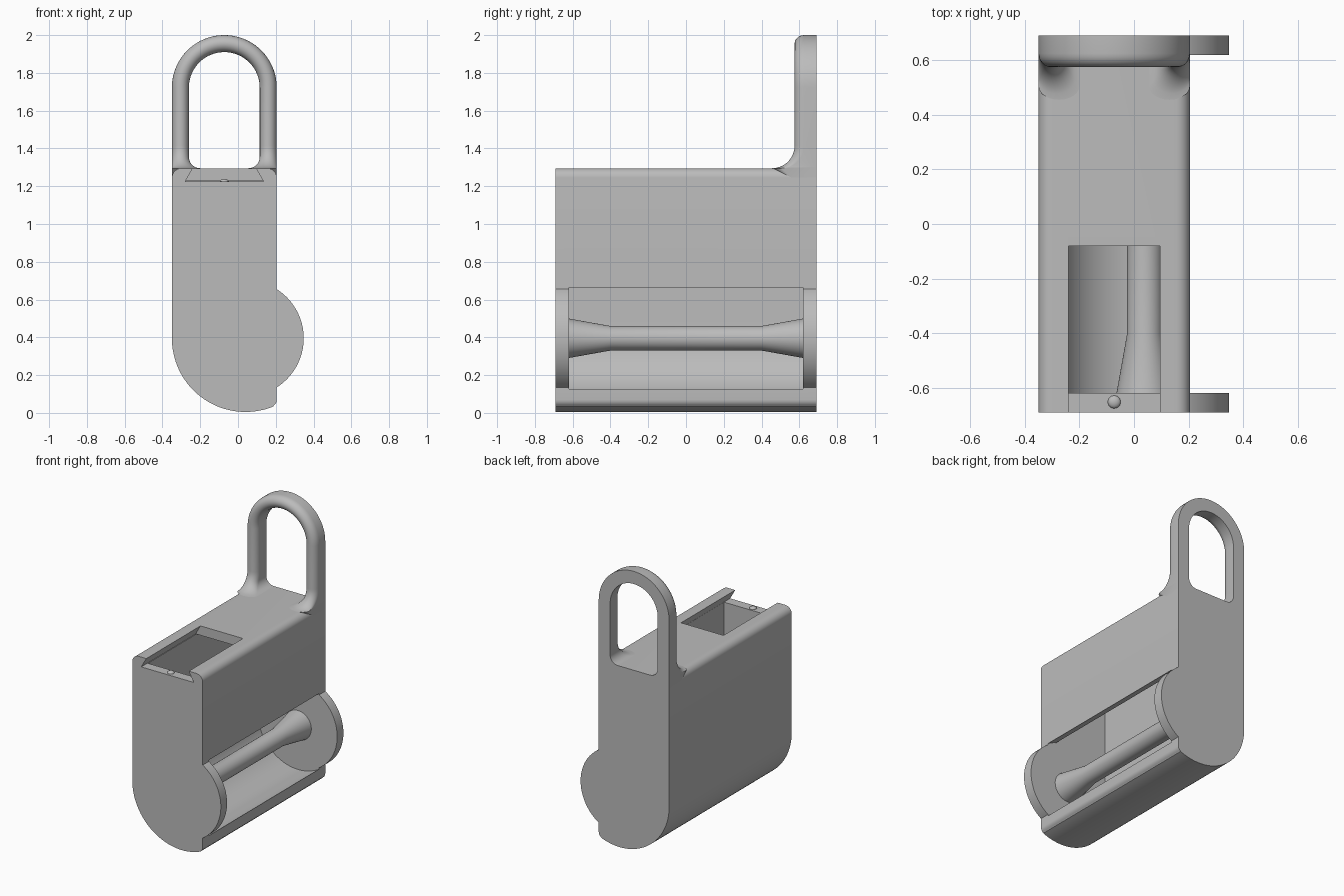
import bpy, bmesh
from math import sin, cos, pi, radians, sqrt, acos, degrees

if "Cube" in bpy.data.objects:
    bpy.data.objects.remove(bpy.data.objects["Cube"])

grey = bpy.data.materials.new("plain grey")
grey.use_nodes = True
COLOUR = (0.5, 0.5, 0.5, 1)
grey.diffuse_color = COLOUR
grey.node_tree.nodes["Principled BSDF"].inputs["Base Color"].default_value = COLOUR

LEFT, RIGHT, TOP, DEPTH = -0.35, 0.205, 1.295, 0.69   # outer box of the body
AX, AZ = 0.04, 0.395                                  # spool axis
INNER = 0.62                                          # inside face of the end walls


def make(name, bm):
    bmesh.ops.recalc_face_normals(bm, faces=bm.faces)
    me = bpy.data.meshes.new(name)
    bm.to_mesh(me)
    bm.free()
    me.materials.append(grey)
    ob = bpy.data.objects.new(name, me)
    bpy.context.collection.objects.link(ob)
    return ob


def loft(name, rows, closed=True):
    """Skin a list of equal closed sections; cap the ends."""
    bm = bmesh.new()
    rings = [[bm.verts.new(p) for p in row] for row in rows]
    n = len(rings[0])
    for a, b in zip(rings, rings[1:]):
        for i in range(n):
            j = (i + 1) % n
            bm.faces.new((a[i], a[j], b[j], b[i]))
    bm.faces.new(rings[0])
    bm.faces.new(rings[-1])
    return make(name, bm)


def extrude(name, profile, y0, y1):
    return loft(name, [[(x, y, z) for x, z in profile] for y in (y0, y1)])


def arc(cx, cz, r, a0, a1, n):
    angles = [radians(a0 + (a1 - a0) * i / n) for i in range(n + 1)]
    return [(cx + r * cos(a), cz + r * sin(a)) for a in angles]


def lathe(name, outline, n=48):
    """Turn (y, radius) points around the spool axis."""
    return loft(name, [[(AX + r * cos(2 * pi * i / n), y, AZ + r * sin(2 * pi * i / n))
                        for i in range(n)] for y, r in outline])


def boolean(target, tool, operation):
    mod = target.modifiers.new(tool.name, 'BOOLEAN')
    mod.operation = operation
    mod.solver = 'EXACT'
    mod.object = tool
    bpy.context.view_layer.objects.active = target
    bpy.ops.object.modifier_apply(modifier=mod.name)
    bpy.data.objects.remove(tool)


def smooth(ob):
    bpy.ops.object.select_all(action='DESELECT')
    ob.select_set(True)
    bpy.context.view_layer.objects.active = ob
    bpy.ops.object.shade_smooth_by_angle(angle=radians(30))


# body: upright block with a round bottom and softened top edges
R = AX - LEFT
EDGE = 0.05
outline = arc(AX, AZ, R, 180, 292, 36)
outline += arc(RIGHT - 0.04, 0.07, 0.04, -55, 0, 6)
outline += arc(RIGHT - EDGE, TOP - EDGE, EDGE, 0, 90, 8)
outline += arc(LEFT + EDGE, TOP - EDGE, EDGE, 90, 180, 8)
body = extrude("body", outline, -DEPTH, DEPTH)

# round end cheeks that stick out beside the spool
for side in (-1, 1):
    boolean(body, lathe("cheek", [(side * DEPTH, 0.308), (side * 0.6, 0.308)], 72), 'UNION')

# hollow inside, open on the spool side
HOLE = 0.316
WALL_L, WALL_R = AX - HOLE, 0.135
end = degrees(acos((WALL_R - AX) / HOLE)) + 360
hollow = [(WALL_L, 1.228)] + arc(AX, AZ, HOLE, 180, end, 56) + [(WALL_R - 0.001, 1.228)]
boolean(body, extrude("hollow", hollow, -INNER, INNER), 'DIFFERENCE')

# dovetail slot in the top, open at the front
slot = [(-0.28, 1.225), (0.135, 1.225), (0.095, TOP), (0.095, 1.4), (-0.24, 1.4), (-0.24, TOP)]
boolean(body, extrude("slot", slot, -0.8, -0.08), 'DIFFERENCE')
smooth(body)

# spool core, flared at both ends
core = lathe("spool_core", [(-INNER - 0.01, 0.106), (-0.4, 0.065), (0.4, 0.065), (INNER + 0.01, 0.106)])
smooth(core)

# handle: one loop with a flat back and a round front, flaring into the body
MID = (LEFT + RIGHT) / 2
OUT, BAR, FRONT = (RIGHT - LEFT) / 2, 0.09, 0.575
ARCH_Z = 2 - OUT


def flare(z, r):
    d = min(max(TOP + r - z, 0), r)
    return r - sqrt(r * r - d * d)


def section(outer, inner, front):
    """(distance, y) points across the bar."""
    half, centre = (outer - inner) / 2, (outer + inner) / 2
    pts = [(outer, DEPTH), (inner, DEPTH)]
    for i in range(13):
        a = pi * i / 12
        pts.append((centre - half * cos(a), front + EDGE * (1 - sin(a))))
    return pts


heights = [TOP - 0.06] + [TOP + 0.12 * (i / 12) ** 1.6 for i in range(13)]
posts = []
for z in heights:
    zz = max(z, TOP) if z >= TOP else TOP + 0.02
    posts.append((z, section(OUT, OUT - BAR - flare(zz, 0.06), FRONT - flare(zz, 0.12))))
rows = [[(MID + d, y, z) for d, y in s] for z, s in posts]
bar = section(OUT, OUT - BAR, FRONT)
for i in range(41):
    a = pi * i / 40
    rows.append([(MID + d * cos(a), y, ARCH_Z + d * sin(a)) for d, y in bar])
rows += [[(MID - d, y, z) for d, y in s] for z, s in reversed(posts)]
handle = loft("handle", rows)
smooth(handle)

# small catch bump on the slot floor
bm = bmesh.new()
bmesh.ops.create_uvsphere(bm, u_segments=12, v_segments=8, radius=0.024)
bump = make("catch_bump", bm)
bump.scale.z = 0.6
bump.location = (MID, -0.652, 1.225)
smooth(bump)
